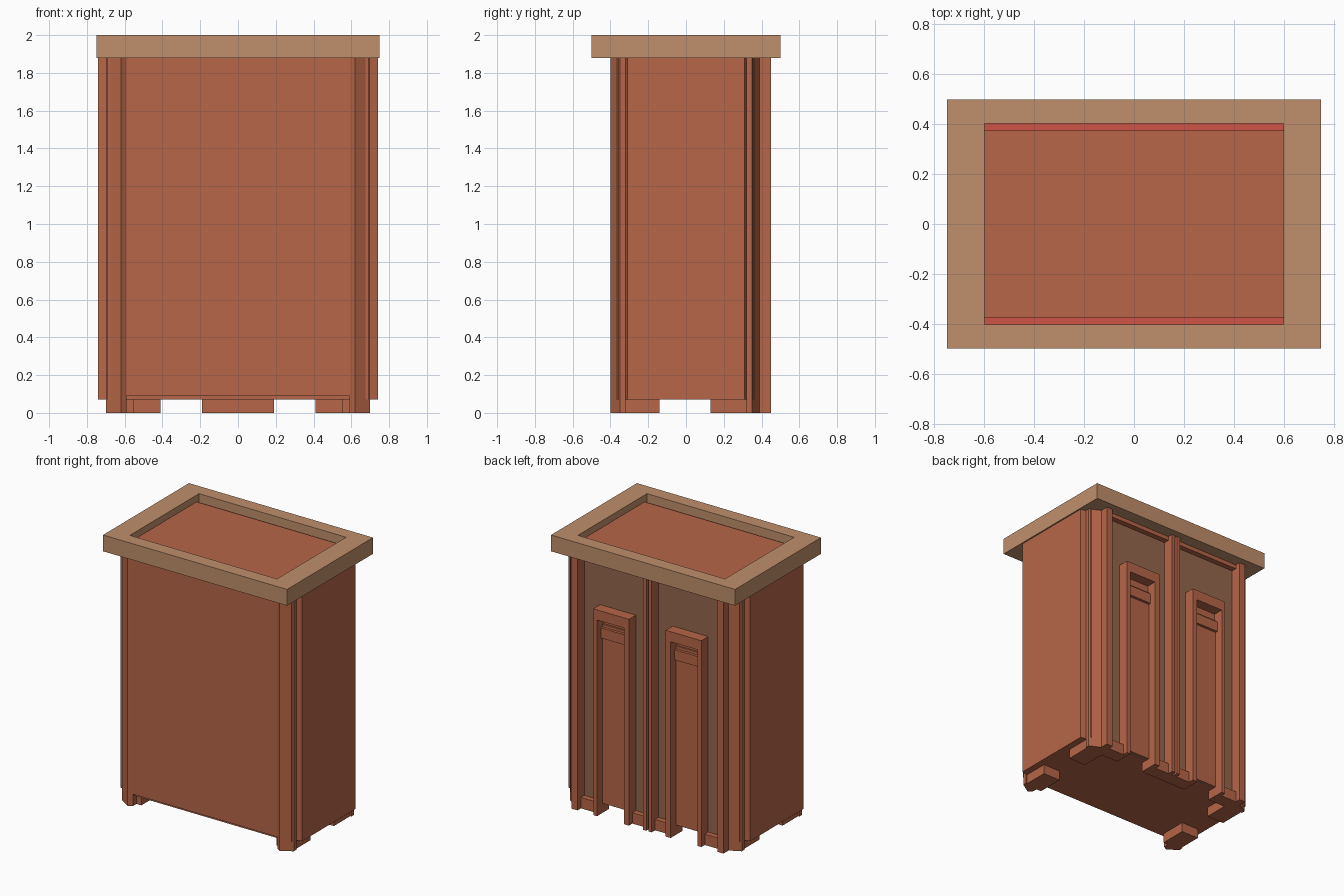
import bpy
import bmesh

cube = bpy.data.objects.get("Cube")
if cube:
    bpy.data.objects.remove(cube, do_unlink=True)


def material(name, rgb):
    m = bpy.data.materials.new(name)
    m.use_nodes = True
    color = (*rgb, 1.0)
    m.diffuse_color = color
    bsdf = m.node_tree.nodes["Principled BSDF"]
    bsdf.inputs["Base Color"].default_value = color
    bsdf.inputs["Roughness"].default_value = 0.8
    return m


TERRACOTTA = material("terracotta", (0.47, 0.133, 0.064))
TAN = material("tan wood", (0.53, 0.275, 0.145))
BROWN = material("dull brown", (0.30, 0.135, 0.073))
RED = material("red", (0.62, 0.09, 0.06))


def finish(name, bm, mat):
    bmesh.ops.recalc_face_normals(bm, faces=bm.faces)
    mesh = bpy.data.meshes.new(name)
    bm.to_mesh(mesh)
    bm.free()
    mesh.materials.append(mat)
    obj = bpy.data.objects.new(name, mesh)
    bpy.context.collection.objects.link(obj)
    return obj


def prism(name, outline, z0, z1, mat=TERRACOTTA):
    """Extrude a plan outline from z0 up to z1."""
    bm = bmesh.new()
    face = bm.faces.new([bm.verts.new((x, y, z0)) for x, y in outline])
    top = bmesh.ops.extrude_face_region(bm, geom=[face])["geom"]
    verts = [v for v in top if isinstance(v, bmesh.types.BMVert)]
    bmesh.ops.translate(bm, vec=(0, 0, z1 - z0), verts=verts)
    return finish(name, bm, mat)


def box(name, x0, x1, y0, y1, z0, z1, mat=TERRACOTTA):
    return prism(name, [(x0, y0), (x1, y0), (x1, y1), (x0, y1)], z0, z1, mat)


def pair(name, outline, z0, z1, mat=TERRACOTTA):
    """Make the same prism on both sides of the model."""
    for side, s in (("left", 1), ("right", -1)):
        prism(f"{name}_{side}", [(s * x, y) for x, y in outline], z0, z1, mat)


def box_pair(name, x0, x1, y0, y1, z0, z1, mat=TERRACOTTA):
    pair(name, [(x0, y0), (x1, y0), (x1, y1), (x0, y1)], z0, z1, mat)


BASE, EAVE, TOP = 0.07, 1.88, 2.0

# Body, with raised panels on the front and sides
box("body_core", -0.69, 0.69, -0.365, 0.36, BASE, EAVE)
box("front_panel", -0.59, 0.59, -0.385, -0.36, 0.09, EAVE)
pair("side_panel", [(0.68, -0.32), (0.70, -0.32), (0.74, -0.31),
                    (0.74, 0.31), (0.70, 0.32), (0.68, 0.32)], BASE, EAVE)

# Chamfered corner posts that reach the ground
pair("front_post", [(0.59, -0.38), (0.62, -0.40), (0.70, -0.35),
                    (0.70, -0.32), (0.59, -0.32)], 0, EAVE)
pair("back_post", [(0.57, 0.32), (0.70, 0.32), (0.70, 0.35), (0.62, 0.39),
                   (0.62, 0.45), (0.57, 0.45)], 0, EAVE)

# Back wall, top rail and central double bar
box("back_wall", -0.57, 0.57, 0.35, 0.37, BASE, EAVE, BROWN)
box("back_top_rail", -0.57, 0.57, 0.365, 0.41, 1.85, EAVE)
box_pair("back_center_bar", 0.008, 0.035, 0.365, 0.45, 0, EAVE)

# Doors: frame, recessed panel and handle
IN, OUT, LOW, HIGH = 0.19, 0.41, 1.445, 1.52
box_pair("door_inner_stile", 0.15, IN, 0.365, 0.45, 0, HIGH)
box_pair("door_outer_stile", OUT, 0.44, 0.365, 0.45, 0, HIGH)
box_pair("door_head", IN, OUT, 0.365, 0.45, LOW, HIGH)
box_pair("door_recess", IN, OUT, 0.365, 0.374, 1.36, LOW)
box_pair("door_panel", IN, OUT, 0.365, 0.385, BASE, 1.39)
box_pair("door_handle", IN, OUT, 0.38, 0.405, 1.295, 1.37)

# Feet
box_pair("front_foot", 0.55, 0.69, -0.34, -0.14, 0, BASE + 0.01)
box_pair("back_side_foot", 0.55, 0.69, 0.13, 0.34, 0, BASE + 0.01)
box_pair("back_corner_foot", OUT, 0.58, 0.31, 0.41, 0, 0.08)
box("back_center_foot", -IN, IN, 0.31, 0.41, 0, 0.08)

# Roof tray with narrow red ledges at its long edges
box("roof_tray", -0.61, 0.61, -0.375, 0.375, EAVE - 0.01, 1.95)
for side, s in (("front", -1), ("back", 1)):
    box(f"roof_ledge_{side}", -0.61, 0.61, s * 0.37, s * 0.41,
        EAVE, EAVE + 0.008, RED)

# Open rectangular rim around the roof
bm = bmesh.new()
loops = []
for w, d, z in ((0.75, 0.5, EAVE), (0.75, 0.5, TOP),
                (0.60, 0.402, TOP), (0.60, 0.402, EAVE)):
    loops.append([bm.verts.new((sx * w, sy * d, z))
                  for sx, sy in ((-1, -1), (1, -1), (1, 1), (-1, 1))])
for i, a in enumerate(loops):
    b = loops[(i + 1) % 4]
    for j in range(4):
        k = (j + 1) % 4
        bm.faces.new((a[j], a[k], b[k], b[j]))
finish("roof_rim", bm, TAN)
